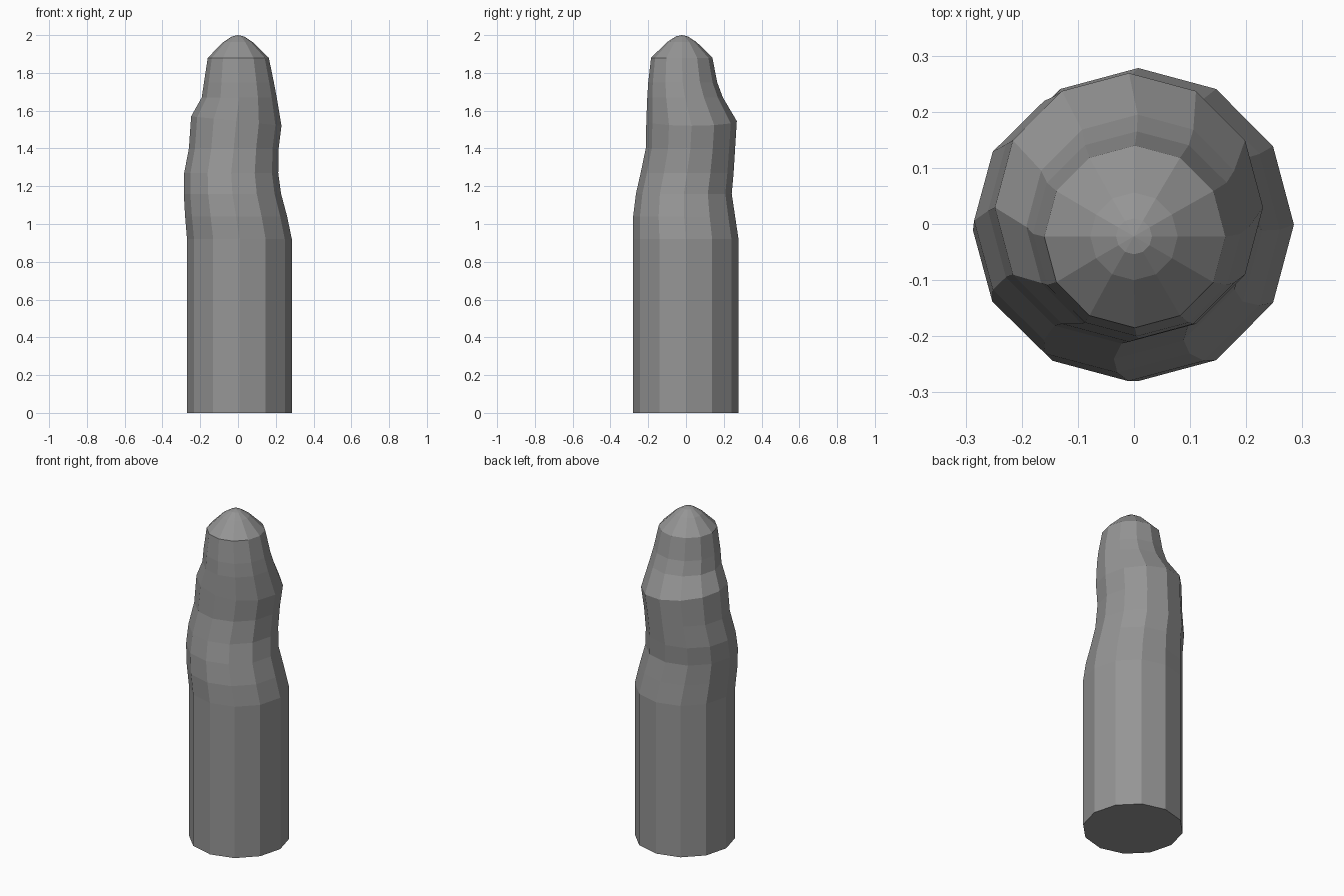
import bpy, bmesh, math

if "Cube" in bpy.data.objects:
    bpy.data.objects.remove(bpy.data.objects["Cube"])

SIDES = 12

# ring profile: z, x min, x max, y min, y max, tilt along x
RINGS = [
    (0.00, -0.27, 0.285, -0.28, 0.278, 0),
    (0.92, -0.27, 0.285, -0.28, 0.278, 0),
    (1.04, -0.28, 0.26, -0.28, 0.26, 0),
    (1.16, -0.287, 0.228, -0.265, 0.242, 0),
    (1.27, -0.285, 0.213, -0.24, 0.252, 0),
    (1.40, -0.26, 0.215, -0.213, 0.26, 0),
    (1.545, -0.248, 0.23, -0.21, 0.269, -0.025),
    (1.67, -0.192, 0.205, -0.205, 0.195, 0),
    (1.75, -0.18, 0.19, -0.20, 0.165, 0),
    (1.88, -0.16, 0.163, -0.185, 0.14, 0),
    # rounded tip
    (1.963, -0.078, 0.078, -0.10, 0.056, 0),
    (1.993, -0.032, 0.032, -0.054, 0.01, 0),
]


def add_ring(bm, z, x0, x1, y0, y1, tilt):
    verts = []
    for i in range(SIDES):
        a = 2 * math.pi * i / SIDES
        c, s = math.cos(a), math.sin(a)
        verts.append(bm.verts.new(((x0 + x1) / 2 + (x1 - x0) / 2 * c,
                                   (y0 + y1) / 2 + (y1 - y0) / 2 * s,
                                   z + tilt * c)))
    return verts


# wavy tapered post, lofted through the rings
bm = bmesh.new()
loops = [add_ring(bm, *r) for r in RINGS]
for low, high in zip(loops, loops[1:]):
    for i in range(SIDES):
        j = (i + 1) % SIDES
        bm.faces.new((low[i], low[j], high[j], high[i]))
bm.faces.new(loops[0][::-1])

# tip fan
apex = bm.verts.new((0, -0.022, 2.0))
for i in range(SIDES):
    bm.faces.new((loops[-1][i], loops[-1][(i + 1) % SIDES], apex))
bmesh.ops.recalc_face_normals(bm, faces=bm.faces)

mesh = bpy.data.meshes.new("wavy_post")
bm.to_mesh(mesh)
bm.free()

# dark grey
mat = bpy.data.materials.new("dark_grey")
mat.diffuse_color = (0.3, 0.3, 0.3, 1)
mat.use_nodes = True
mat.node_tree.nodes["Principled BSDF"].inputs["Base Color"].default_value = mat.diffuse_color
mesh.materials.append(mat)
bpy.context.collection.objects.link(bpy.data.objects.new("wavy_post", mesh))
